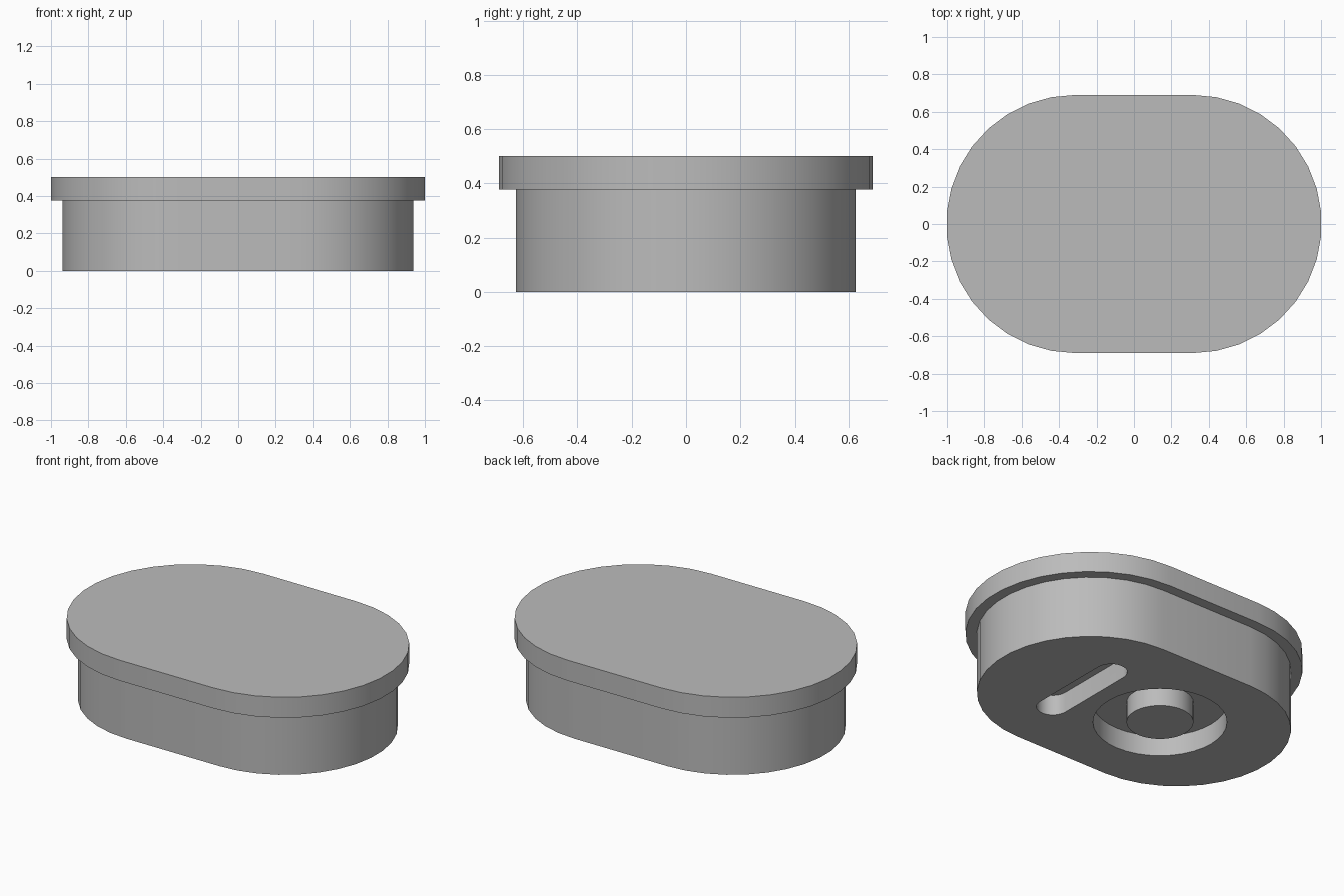
import bpy, bmesh
from math import cos, sin, pi

cube = bpy.data.objects.get("Cube")
if cube:
    bpy.data.objects.remove(cube, do_unlink=True)

grey = bpy.data.materials.new("plain grey")
grey.use_nodes = True
colour = (0.5, 0.5, 0.5, 1)
grey.diffuse_color = colour
grey.node_tree.nodes["Principled BSDF"].inputs["Base Color"].default_value = colour


def stadium(half, radius, segments, along_y=False, centre=0):
    """Outline of two round ends joined by straight sides."""
    points = []
    for side in (1, -1):
        for i in range(segments + 1):
            a = -pi / 2 + pi * i / segments
            x, y = side * (half + radius * cos(a)), side * radius * sin(a)
            points.append((centre - y, x) if along_y else (centre + x, y))
    return points


def circle(centre, radius, segments=36):
    return [(centre + radius * cos(2 * pi * i / segments),
             radius * sin(2 * pi * i / segments)) for i in range(segments)]


def stack(name, layers, open_top=False):
    """Join matching outlines, listed bottom to top as (outline, z)."""
    bm = bmesh.new()
    rings = [[bm.verts.new((x, y, z)) for x, y in outline] for outline, z in layers]
    for low, high in zip(rings, rings[1:]):
        for i in range(len(low)):
            j = (i + 1) % len(low)
            bm.faces.new((low[i], low[j], high[j], high[i]))
    bm.faces.new(rings[0][::-1])
    if not open_top:
        bm.faces.new(rings[-1])
    mesh = bpy.data.meshes.new(name)
    bm.to_mesh(mesh)
    bm.free()
    mesh.materials.append(grey)
    obj = bpy.data.objects.new(name, mesh)
    bpy.context.collection.objects.link(obj)
    return obj


def activate(obj):
    bpy.ops.object.select_all(action='DESELECT')
    obj.select_set(True)
    bpy.context.view_layer.objects.active = obj


# Main body with the overhanging lid flange
HALF, POCKET_X, DEPTH = 0.3135, -0.1875, 0.125
inner = stadium(HALF, 0.627, 17)
outer = stadium(HALF, 0.69, 17)
body = stack("flanged_body", [(inner, 0), (inner, 0.377), (outer, 0.377), (outer, 0.502)])

# Round pocket and straight slot sunk into the underside
round_hole = circle(POCKET_X, 0.37)
slot_hole = stadium(0.25, 0.09, 12, along_y=True, centre=0.375)
for name, outline in (("round_pocket_cutter", round_hole), ("slot_cutter", slot_hole)):
    cutter = stack(name, [(outline, -0.1), (outline, DEPTH)])
    cutter.hide_render = True
    activate(body)
    cut = body.modifiers.new(name, 'BOOLEAN')
    cut.operation = 'DIFFERENCE'
    cut.solver = 'EXACT'
    cut.object = cutter
    bpy.ops.object.modifier_apply(modifier=cut.name)
    bpy.data.objects.remove(cutter, do_unlink=True)

# Round boss standing in the pocket, flush with the underside
ring = circle(POCKET_X, 0.185)
boss = stack("centre_boss", [(ring, 0), (ring, DEPTH)], open_top=True)

for obj in (body, boss):
    activate(obj)
    bpy.ops.object.shade_smooth_by_angle(angle=pi / 6)
